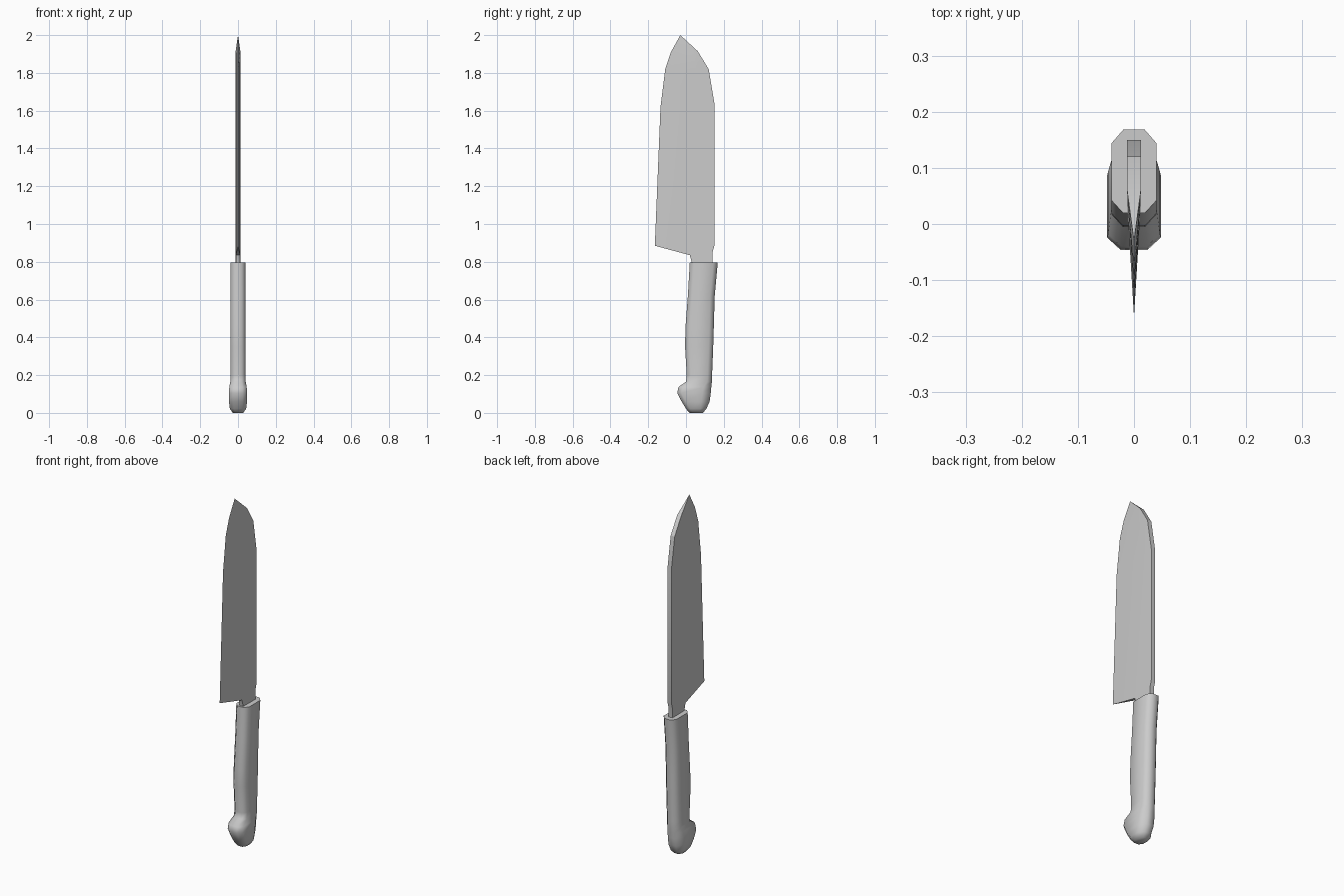
import bpy, bmesh

if "Cube" in bpy.data.objects:
    bpy.data.objects.remove(bpy.data.objects["Cube"])


def finish(name, bm, angle):
    bmesh.ops.recalc_face_normals(bm, faces=bm.faces)
    mesh = bpy.data.meshes.new(name)
    bm.to_mesh(mesh)
    bm.free()
    obj = bpy.data.objects.new(name, mesh)
    bpy.context.collection.objects.link(obj)
    bpy.ops.object.select_all(action='DESELECT')
    obj.select_set(True)
    bpy.context.view_layer.objects.active = obj
    bpy.ops.object.shade_smooth_by_angle(angle=angle)
    return obj


def bridge(bm, a, b, closed=True):
    n = len(a)
    for i in range(n if closed else n - 1):
        j = (i + 1) % n
        bm.faces.new((a[i], a[j], b[j], b[i]))


# Blade: each row is (y, z) of the spine, grind line and cutting edge
T = 0.0125
rows = [
    ((0.15, 0.885), (0.02, 0.835), (-0.165, 0.885)),
    ((0.15, 1.64), (0.05, 1.63), (-0.135, 1.62)),
    ((0.12, 1.82), (0.055, 1.82), (-0.11, 1.82)),
    ((0.062, 1.915), (0.04, 1.915), (-0.08, 1.91)),
]
bm = bmesh.new()
loops = []
for spine, grind, edge in rows:
    g = T * 0.9
    loops.append([bm.verts.new(p) for p in (
        (-T, *spine), (-g, *grind), (0, *edge), (g, *grind), (T, *spine))])
for a, b in zip(loops, loops[1:]):
    bridge(bm, a, b)
tip = bm.verts.new((0, -0.03, 2.0))
top = loops[-1]
for i in range(5):
    bm.faces.new((top[i], top[(i + 1) % 5], tip))

# Heel underside and neck running into the handle
heel = loops[0]
bm.faces.new(heel[1:4])
ring = [heel[0], heel[1], heel[3], heel[4]]
for back, front, zb, zf in ((0.14, 0.03, 0.85, 0.80), (0.14, 0.03, 0.76, 0.76)):
    nxt = [bm.verts.new(p) for p in (
        (-T, back, zb), (-T * 0.9, front, zf), (T * 0.9, front, zf), (T, back, zb))]
    bridge(bm, ring, nxt)
    ring = nxt
bm.faces.new(ring)
finish("blade", bm, 0.35)

# Handle: octagonal sections (z, front y, back y, half width, back chamfer)
sections = [
    (0.0, 0.018, 0.09, 0.028, 0.02),
    (0.022, 0.0, 0.108, 0.043, 0.03),
    (0.06, -0.023, 0.125, 0.048, 0.045),
    (0.105, -0.046, 0.131, 0.048, 0.045),
    (0.137, -0.04, 0.134, 0.046, 0.04),
    (0.165, 0.0, 0.137, 0.041, 0.026),
    (0.20, 0.004, 0.138, 0.04, 0.024),
    (0.35, -0.005, 0.144, 0.04, 0.024),
    (0.45, -0.003, 0.147, 0.04, 0.024),
    (0.62, 0.01, 0.152, 0.04, 0.024),
    (0.795, 0.02, 0.168, 0.04, 0.024),
]
bm = bmesh.new()
loops = []
for z, y0, y1, w, c in sections:
    half = [(w * 0.5, y0), (w, y0 + 0.022), (w, y1 - c), (w * 0.48, y1)]
    pts = half + [(-x, y) for x, y in reversed(half)]
    loops.append([bm.verts.new((x, y, z)) for x, y in pts])
for a, b in zip(loops, loops[1:]):
    bridge(bm, a, b)
bm.faces.new(loops[0])
bm.faces.new(loops[-1])
finish("handle", bm, 1.1)
